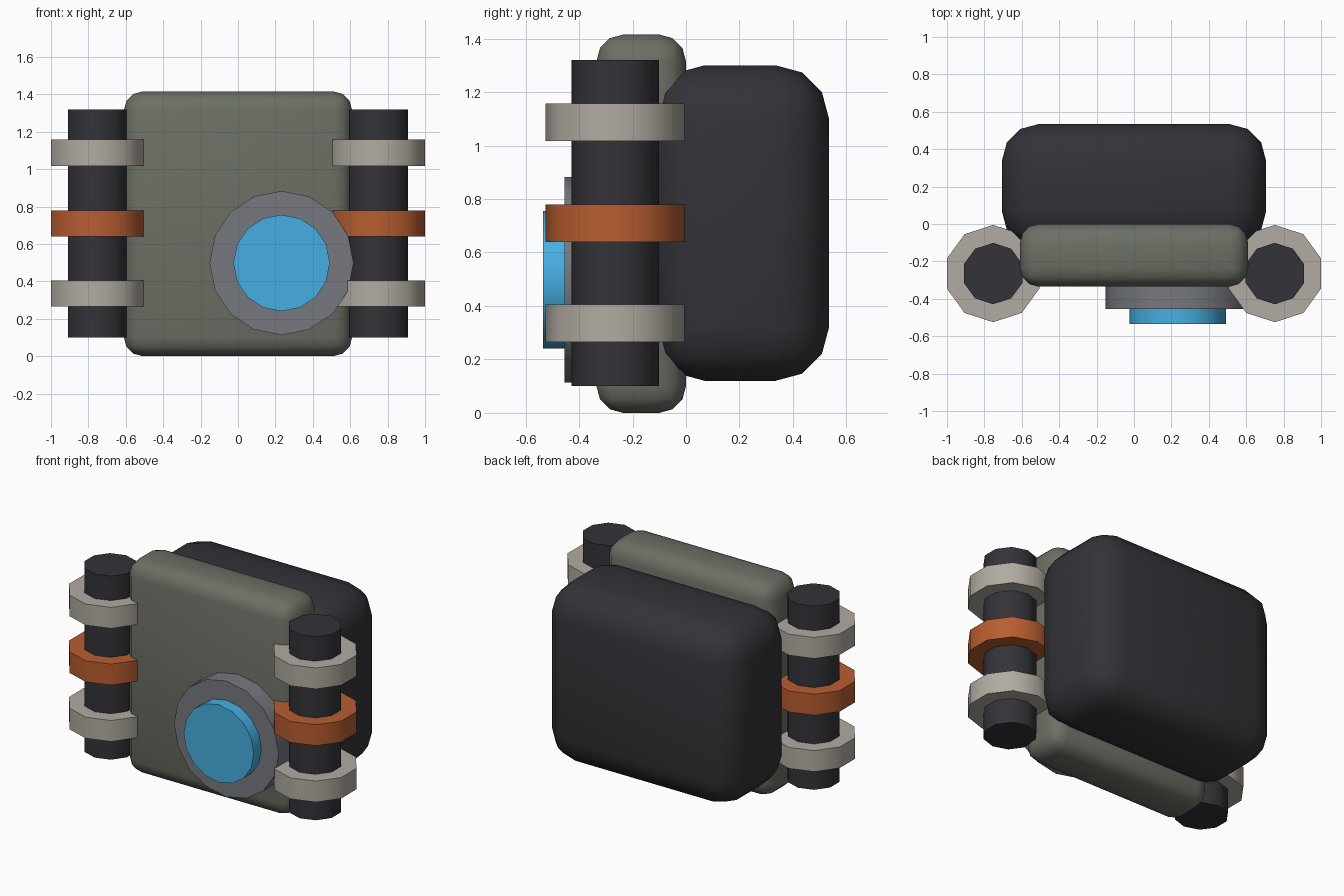
import bpy
from math import radians

if "Cube" in bpy.data.objects:
    bpy.data.objects.remove(bpy.data.objects["Cube"])


def material(name, rgb):
    m = bpy.data.materials.new(name)
    m.diffuse_color = (*rgb, 1)
    m.use_nodes = True
    m.node_tree.nodes["Principled BSDF"].inputs["Base Color"].default_value = m.diffuse_color
    return m


OLIVE = material("olive_grey", (0.15, 0.16, 0.13))
DARK = material("charcoal", (0.034, 0.032, 0.039))
BONE = material("bone", (0.44, 0.41, 0.36))
ORANGE = material("burnt_orange", (0.48, 0.11, 0.03))
STEEL = material("steel", (0.18, 0.19, 0.21))
BLUE = material("glow_blue", (0.06, 0.43, 0.76))


def finish(obj, name, mat, angle=50):
    obj.name = name
    obj.data.materials.append(mat)
    bpy.ops.object.shade_smooth_by_angle(angle=radians(angle))
    return obj


def rounded_box(name, lo, hi, bevel, mat):
    centre = [(a + b) / 2 for a, b in zip(lo, hi)]
    bpy.ops.mesh.primitive_cube_add(size=1, location=centre)
    obj = bpy.context.object
    obj.scale = [b - a for a, b in zip(lo, hi)]
    bpy.ops.object.transform_apply(location=False, rotation=False, scale=True)
    mod = obj.modifiers.new("round", 'BEVEL')
    mod.width, mod.segments = bevel, 3
    bpy.ops.object.modifier_apply(modifier=mod.name)
    return finish(obj, name, mat)


def cylinder(name, sides, radius, depth, location, mat, rotation=(0, 0, 0)):
    bpy.ops.mesh.primitive_cylinder_add(vertices=sides, radius=radius, depth=depth,
                                        location=location, rotation=rotation)
    return finish(bpy.context.object, name, mat)


# Front plate and the bulky pack behind it
rounded_box("front_plate", (-0.61, -0.335, 0), (0.61, 0, 1.415), 0.1, OLIVE)
rounded_box("back_pack", (-0.707, -0.13, 0.12), (0.707, 0.535, 1.30), 0.2, DARK)

# Round dial on the front, with a glowing lens
FACING = (radians(90), 0, 0)
cylinder("dial_rim", 16, 0.385, 0.135, (0.233, -0.3875, 0.498), STEEL, FACING)
cylinder("dial_lens", 16, 0.258, 0.10, (0.233, -0.485, 0.498), BLUE, FACING)

# Side canisters with three bands each
for side, sx in (("left", -1), ("right", 1)):
    x, y = 0.753 * sx, -0.265
    cylinder(f"{side}_canister", 10, 0.164, 1.22, (x, y, 0.71), DARK)
    for part, z, mat in (("lower", 0.335, BONE), ("middle", 0.71, ORANGE), ("upper", 1.087, BONE)):
        cylinder(f"{side}_{part}_band", 10, 0.26, 0.14, (x, y, z), mat)
